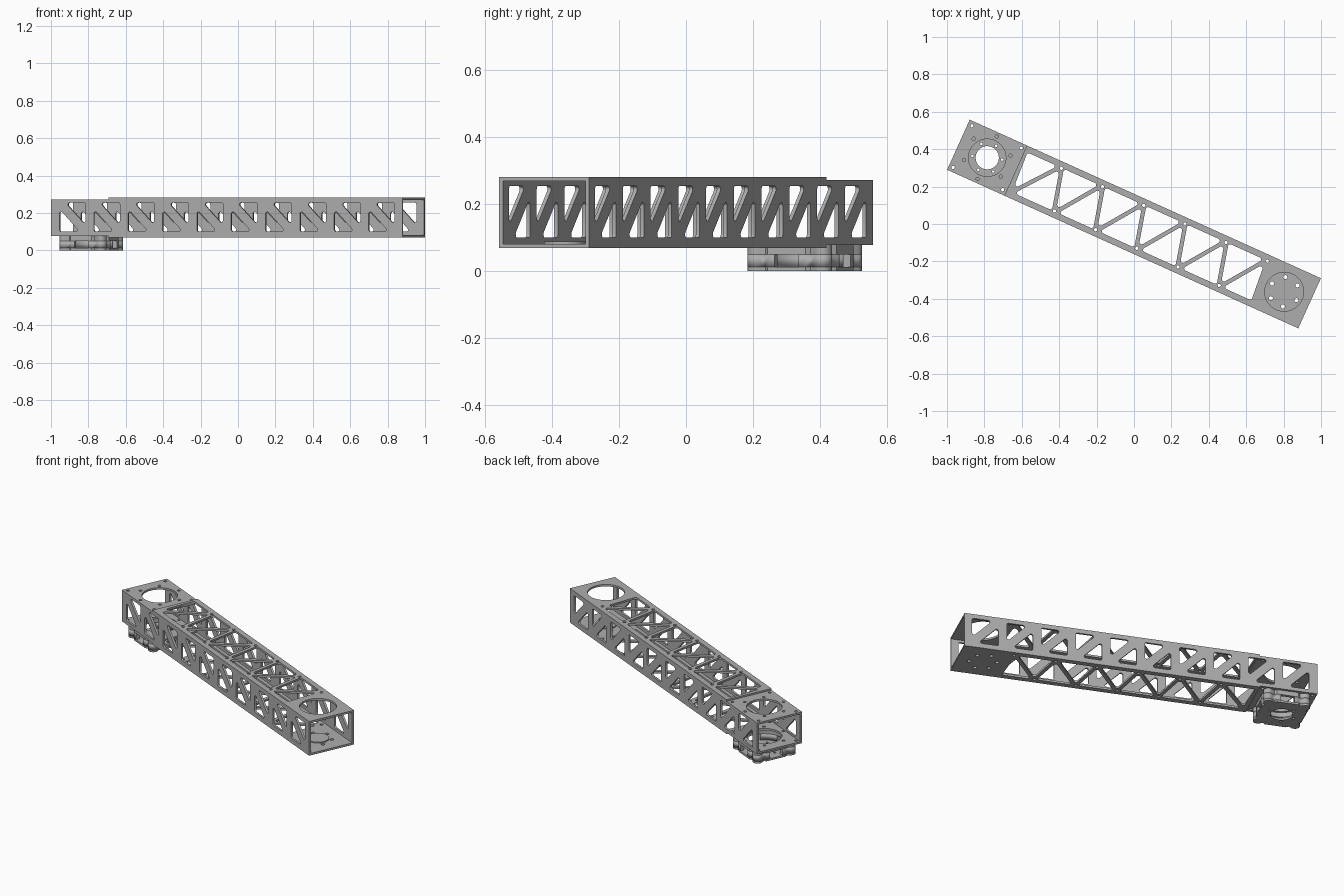
import bpy
from math import cos, sin, pi, atan2, radians
from mathutils import Vector, Matrix

cube = bpy.data.objects.get("Cube")
if cube:
    bpy.data.objects.remove(cube, do_unlink=True)

metal = bpy.data.materials.new("grey metal")
metal.use_nodes = True
GREY = (0.42, 0.42, 0.42, 1)
metal.diffuse_color = GREY
metal.node_tree.nodes["Principled BSDF"].inputs["Base Color"].default_value = GREY

SPIN = Matrix.Rotation(radians(-24.3), 4, 'Z')   # beam lies diagonally
L, W = 1.03, 0.147                               # half length, half width
STEP = -0.694                                    # where the outer plates start
T = 0.012                                        # sheet thickness
HUB, PIVOT = -0.861, 0.881                       # centres of the two joints


def circle(x, y, r, n=32):
    return [(x + r * cos(2 * pi * i / n), y + r * sin(2 * pi * i / n)) for i in range(n)]


def bolt_ring(x, r, count, start=0.0, size=0.009):
    return [circle(x + r * cos(start + 2 * pi * i / count),
                   r * sin(start + 2 * pi * i / count), size, 12) for i in range(count)]


def rounded(points, inset, r, steps=4):
    """Inset a counter-clockwise polygon and round its corners."""
    pts = [Vector(p) for p in points]
    out, n = [], len(pts)
    for i in range(n):
        a = (pts[i] - pts[i - 1]).normalized()
        b = (pts[(i + 1) % n] - pts[i]).normalized()
        na, nb = Vector((-a.y, a.x)), Vector((-b.y, b.x))
        c = pts[i] + (na + nb) * (inset + r) / (1 + na.dot(nb))
        start = atan2(-na.y, -na.x)
        turn = atan2(a.x * b.y - a.y * b.x, a.dot(b))
        for k in range(steps + 1):
            t = start + turn * k / steps
            out.append((c.x + r * cos(t), c.y + r * sin(t)))
    return out


def sheet(name, loops, thickness, matrix):
    """Flat sheet from an outline followed by its holes."""
    curve = bpy.data.curves.new(name, 'CURVE')
    curve.dimensions = '2D'
    curve.fill_mode = 'BOTH'
    curve.extrude = thickness / 2
    for loop in loops:
        s = curve.splines.new('POLY')
        s.points.add(len(loop) - 1)
        for p, (x, y) in zip(s.points, loop):
            p.co = (x, y, 0, 1)
        s.use_cyclic_u = True
    ob = bpy.data.objects.new(name, curve)
    bpy.context.collection.objects.link(ob)
    ob.matrix_world = SPIN @ matrix
    bpy.ops.object.select_all(action='DESELECT')
    ob.select_set(True)
    bpy.context.view_layer.objects.active = ob
    bpy.ops.object.convert(target='MESH')
    ob = bpy.context.object
    ob.data.materials.clear()
    ob.data.materials.append(metal)
    bpy.ops.object.shade_smooth_by_angle(angle=radians(35))
    return ob


def level(z):
    return Matrix.Translation((0, 0, z))


def rect(x0, x1, y0, y1):
    return [(x0, y0), (x1, y0), (x1, y1), (x0, y1)]


# Side walls: stepped outline with a diagonal brace in every window
Z0, Z1 = 0.07, 0.282
LOW, HIGH = 0.078, 0.272
wall = [(-L, LOW), (STEP, LOW), (STEP, Z0), (L, Z0), (L, Z1), (STEP, Z1), (STEP, HIGH), (-L, HIGH)]
wall_loops = [wall]
for i in range(10):
    a = -0.981 + 0.2015 * i
    b = a + 0.153
    lo, hi, gap = 0.1, 0.255, 0.035
    wall_loops.append(rounded([(a, lo), (b - gap, lo), (a, hi - gap)], 0, 0.01))
    wall_loops.append(rounded([(b, hi), (a + gap, hi), (b, lo + gap)], 0, 0.01))
upright = Matrix.Rotation(pi / 2, 4, 'X')
for name, side in (("right_wall", -1), ("left_wall", 1)):
    sheet(name, wall_loops, T, Matrix.Translation((0, side * (W - T / 2), 0)) @ upright)

# Truss plates: zigzag of diagonals and posts between two rails
PITCH, V = 0.2416, 0.125
tops = [-0.688] + [-0.477 + PITCH * k for k in range(6)]
bots = [-0.675] + [-0.416 + PITCH * k for k in range(5)] + [0.752]
truss = []
for k in range(6):
    truss.append(rounded([(bots[k], -V), (tops[k + 1], V), (tops[k], V)], 0.011, 0.012))
    truss.append(rounded([(bots[k], -V), (bots[k + 1], -V), (tops[k + 1], V)], 0.011, 0.012))
rivets = [circle(u, 0.112, 0.009, 12) for u in tops[1:]]
rivets += [circle(u, -0.112, 0.009, 12) for u in bots[1:-1]]
inner = W - T
pivot_bolts = bolt_ring(PIVOT, 0.079, 6, radians(-10), 0.011)
outline = rect(STEP, L, -inner, inner)
sheet("top_truss_plate", [outline, circle(PIVOT, 0, 0.104, 48)] + truss + rivets,
      T, level(Z1 - T / 2))
sheet("bottom_truss_plate", [outline] + pivot_bolts + truss + rivets, T, level(Z0 + T / 2))
sheet("pivot_disc", [circle(PIVOT, 0, 0.062, 48)], T + 0.006, level(Z0 + T / 2 + 0.003))

# Hub end plates with a large opening and fixing holes
hub_outline = rect(-L, STEP + 0.015, -inner, inner)
corners = [circle(HUB + sx * 0.145, sy * 0.122, 0.009, 12) for sx in (-1, 1) for sy in (-1, 1)]
hub_loops = [hub_outline, circle(HUB, 0, 0.1, 48)] + bolt_ring(HUB, 0.125, 6, radians(30)) + corners
for name, z in (("hub_top_plate", HIGH - T / 2), ("hub_bottom_plate", LOW + T / 2)):
    sheet(name, hub_loops, T, level(z))


# Motor mount: square body with corner lobes and a slot in each side
def mount_outline():
    pts = []
    for q in range(4):
        rot = Matrix.Rotation(q * pi / 2, 2)
        half = [(0.132, -0.062), (0.132, 0.062), (0.121, 0.074)]
        lobe = [(0.108 + 0.028 * cos(t), 0.108 + 0.028 * sin(t))
                for t in [radians(-45 + 18 * i) for i in range(11)]]
        for p in half + lobe + [(0.074, 0.121)]:
            v = rot @ Vector(p)
            pts.append((v.x + HUB, v.y))
    return pts


body = mount_outline()
sheet("mount_floor", [body, circle(HUB, 0, 0.062, 48)] + bolt_ring(HUB, 0.08, 6, 0.3, 0.007),
      T, level(T / 2))
sheet("mount_rim", [body, circle(HUB, 0, 0.115, 48)], LOW - 0.05, level((LOW + 0.05) / 2))
ring = sheet("mount_ring", [body, circle(HUB, 0, 0.115, 48)], 0.05 - T, level((0.05 + T) / 2))

# Slots are cut with two crossing hidden bars
for name, size in (("slot_cutter_long", (0.32, 0.08, 0.039)), ("slot_cutter_wide", (0.08, 0.32, 0.039))):
    bpy.ops.mesh.primitive_cube_add(size=1)
    bar = bpy.context.object
    bar.name = name
    bar.data.transform(Matrix.Diagonal((*size, 1)))
    bar.matrix_world = SPIN @ Matrix.Translation((HUB, 0, 0.031))
    bar.hide_render = True
    bar.display_type = 'WIRE'
    cut = ring.modifiers.new(name, 'BOOLEAN')
    cut.operation = 'DIFFERENCE'
    cut.object = bar
    cut.solver = 'EXACT'
    bpy.context.view_layer.objects.active = ring
    bpy.ops.object.modifier_apply(modifier=name)
    bpy.data.objects.remove(bar, do_unlink=True)
